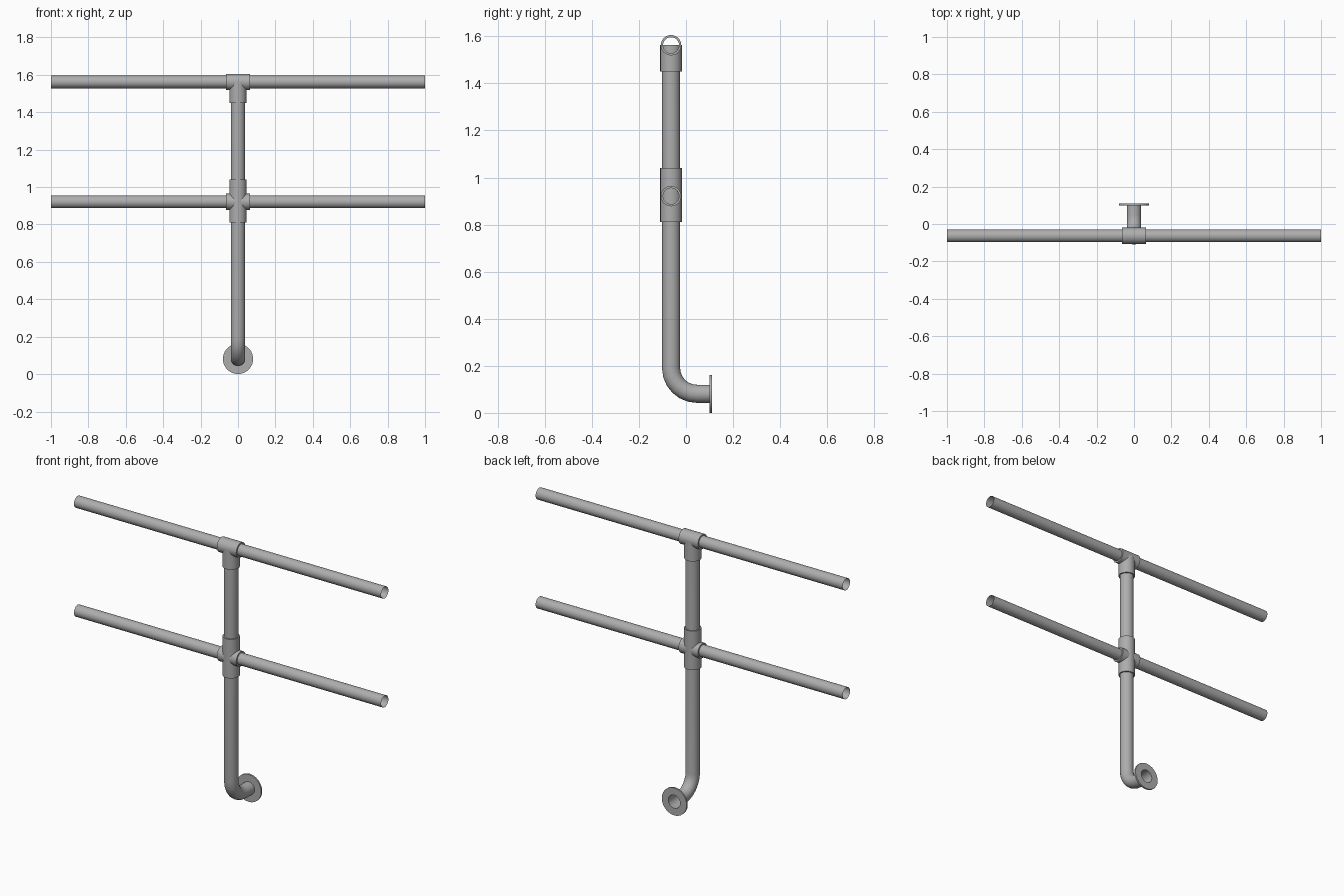
import bpy, bmesh
from math import sin, cos, pi
from mathutils import Vector

cube = bpy.data.objects.get("Cube")
if cube:
    bpy.data.objects.remove(cube, do_unlink=True)

# Shared dimensions
SIDES = 24
Y = -0.0635            # plane of the post and rails
RAIL_R, POST_R = 0.034, 0.0385
SLEEVE_R, COLLAR_R = 0.0435, 0.0462
TOP_Z, MID_Z, BASE_Z = 1.562, 0.921, 0.081
BEND = 0.11
BACK = 0.1095

steel = bpy.data.materials.new("galvanised grey")
steel.use_nodes = True
GREY = (0.42, 0.42, 0.42, 1)
steel.diffuse_color = GREY
steel.node_tree.nodes["Principled BSDF"].inputs["Base Color"].default_value = GREY


def sweep(name, rings):
    """Skin circles given as (centre, direction, radius) into one open surface."""
    bm = bmesh.new()
    loops = []
    for centre, direction, radius in rings:
        d = Vector(direction).normalized()
        side = Vector((0, 1, 0)) if abs(d.x) > 0.5 else Vector((1, 0, 0))
        up = d.cross(side)
        loops.append([bm.verts.new(Vector(centre) + radius * (
            side * cos(2 * pi * i / SIDES) + up * sin(2 * pi * i / SIDES)))
            for i in range(SIDES)])
    for a, b in zip(loops, loops[1:]):
        for i in range(SIDES):
            j = (i + 1) % SIDES
            bm.faces.new((a[i], a[j], b[j], b[i]))
    mesh = bpy.data.meshes.new(name)
    bm.to_mesh(mesh)
    bm.free()
    mesh.materials.append(steel)
    obj = bpy.data.objects.new(name, mesh)
    bpy.context.collection.objects.link(obj)
    bpy.ops.object.select_all(action='DESELECT')
    obj.select_set(True)
    bpy.context.view_layer.objects.active = obj
    bpy.ops.object.shade_smooth_by_angle(angle=pi / 5)
    return obj


def fitting(name, start, end, radius, lip_start=None, lip_end=None):
    """Straight sleeve; a lip radius closes that end down onto its pipe."""
    d = Vector(end) - Vector(start)
    rings = [(start, d, radius), (end, d, radius)]
    if lip_start:
        rings.insert(0, (start, d, lip_start))
    if lip_end:
        rings.append((end, d, lip_end))
    return sweep(name, rings)


# Hollow rails on both sides, with a sleeve through each joint
for level, z in (("top", TOP_Z), ("middle", MID_Z)):
    for side, s in (("left", 1), ("right", -1)):
        fitting(f"{level}_rail_{side}", (s * 0.045, Y, z), (s, Y, z), RAIL_R)
    fitting(f"{level}_rail_sleeve", (-0.063, Y, z), (0.063, Y, z),
            SLEEVE_R, RAIL_R, RAIL_R)

# Upright collars of the tee and the cross
fitting("top_collar", (0, Y, 1.45), (0, Y, TOP_Z), COLLAR_R, POST_R)
fitting("middle_collar", (0, Y, 0.81), (0, Y, 1.04), COLLAR_R, POST_R, POST_R)

# Post with its bend towards the wall plate
path = [((0, Y, TOP_Z - 0.04), (0, 0, -1), POST_R)]
STEPS = 6
for k in range(STEPS + 1):
    a = pi / 2 * k / STEPS
    path.append(((0, Y + BEND * (1 - cos(a)), BASE_Z + BEND * (1 - sin(a))),
                 (0, sin(a), -cos(a)), POST_R))
path.append(((0, BACK, BASE_Z), (0, 1, 0), POST_R))
sweep("post", path)

# Round wall plate with an open centre
front = BACK - 0.01
sweep("wall_plate", [((0, y, BASE_Z), (0, 1, 0), r) for y, r in (
    (front, POST_R), (front, BASE_Z), (BACK, BASE_Z), (BACK, POST_R))])
